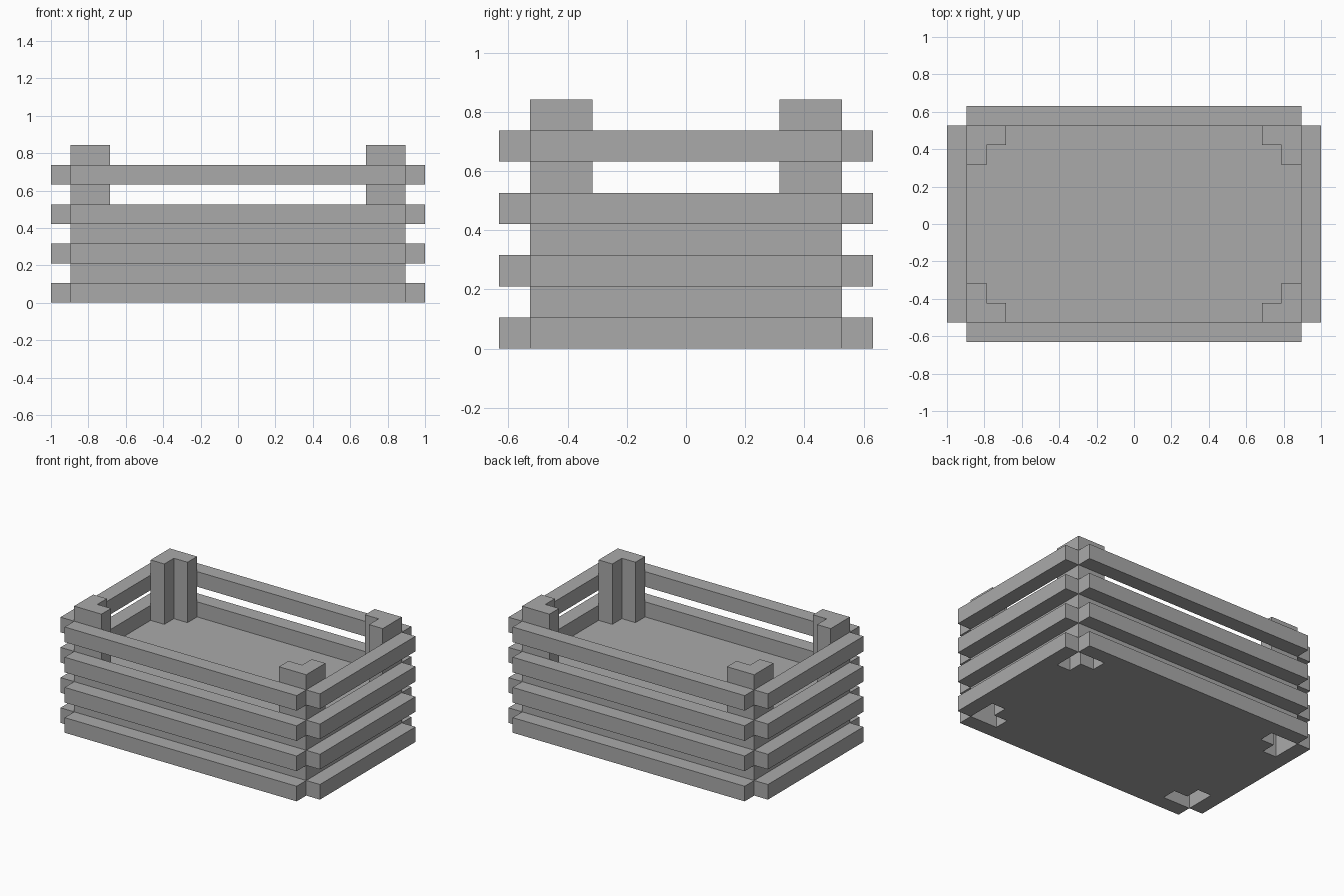
import bpy
import bmesh

if "Cube" in bpy.data.objects:
    bpy.data.objects.remove(bpy.data.objects["Cube"])

U = 2 / 19                      # thickness of one board
HX, HY = 8.5 * U, 5 * U         # outer faces of the corner posts
FLOOR, TOP = 4 * U, 8 * U

grey = bpy.data.materials.new("plain grey")
grey.use_nodes = True
colour = (0.4, 0.4, 0.4, 1)
grey.diffuse_color = colour
grey.node_tree.nodes["Principled BSDF"].inputs["Base Color"].default_value = colour


def finish(name, bm):
    bmesh.ops.recalc_face_normals(bm, faces=bm.faces)
    mesh = bpy.data.meshes.new(name)
    bm.to_mesh(mesh)
    bm.free()
    mesh.materials.append(grey)
    bpy.context.collection.objects.link(bpy.data.objects.new(name, mesh))


def prism(name, outline, z0, z1, bottom=True, keep_wall=lambda c: True):
    """Extrude an outline upward, optionally leaving walls or the base open."""
    bm = bmesh.new()
    low = [bm.verts.new((x, y, z0)) for x, y in outline]
    high = [bm.verts.new((x, y, z1)) for x, y in outline]
    bm.faces.new(high)
    if bottom:
        bm.faces.new(low[::-1])
    for i in range(len(outline)):
        j = (i + 1) % len(outline)
        middle = (low[i].co + low[j].co) / 2
        if keep_wall(middle):
            bm.faces.new((low[i], low[j], high[j], high[i]))
    finish(name, bm)


def slat(name, x, y, z, width, depth):
    xs, ys = (x - width / 2, x + width / 2), (y - depth / 2, y + depth / 2)
    prism(name, [(xs[0], ys[0]), (xs[1], ys[0]), (xs[1], ys[1]), (xs[0], ys[1])], z, z + U)


# Stepped edge where an L-shaped post meets the raised floor
step = [(HX, HY - 2 * U), (HX - U, HY - 2 * U), (HX - U, HY - U),
        (HX - 2 * U, HY - U), (HX - 2 * U, HY)]

# Raised floor block, its corners open where the hollow posts pass through
corners = [(1, 1), (-1, 1), (-1, -1), (1, -1)]
floor_outline = []
for sx, sy in corners:
    side = step if sx * sy > 0 else step[::-1]
    floor_outline += [(sx * x, sy * y) for x, y in side]
prism("floor_block", floor_outline, 0, FLOOR,
      keep_wall=lambda c: abs(c.x) < U or abs(c.y) < U)

# Hollow corner posts, open underneath
for sx, sy in corners:
    name = ("back" if sy > 0 else "front") + ("_left" if sx > 0 else "_right") + "_post"
    prism(name, [(sx * x, sy * y) for x, y in step + [(HX, HY)]], 0, TOP, bottom=False)

# Four rows of slats on every side
for row in range(4):
    z = 2 * row * U
    for sign, long_side, short_side in ((1, "back", "left"), (-1, "front", "right")):
        slat(f"{long_side}_slat_{row + 1}", 0, sign * (HY + U / 2), z, 2 * HX, U)
        slat(f"{short_side}_slat_{row + 1}", sign * (HX + U / 2), 0, z, U, 2 * HY)
